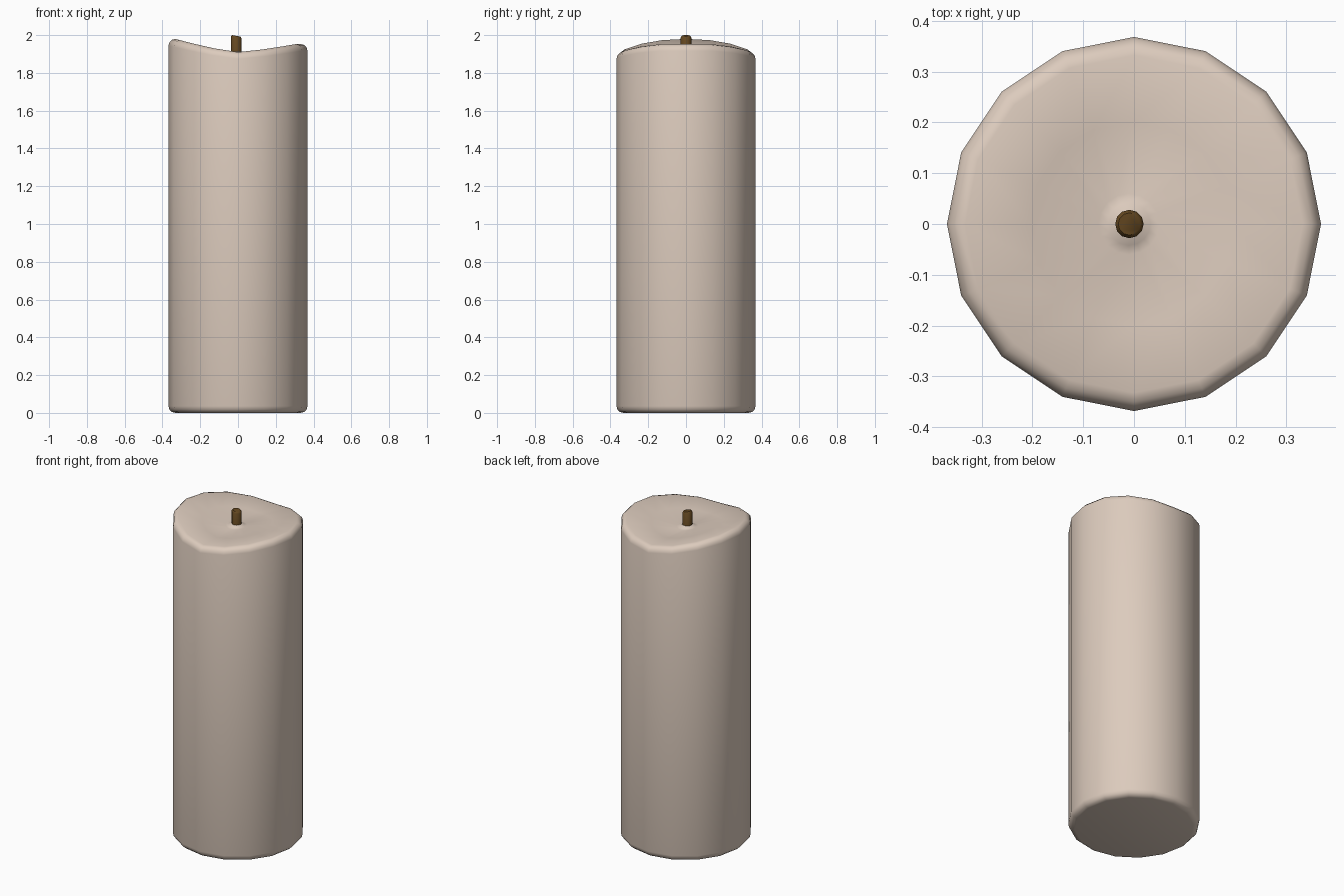
import bpy, bmesh, math

if "Cube" in bpy.data.objects:
    bpy.data.objects.remove(bpy.data.objects["Cube"])

N = 16      # sides of the candle
R = 0.368   # candle radius


def material(name, color):
    m = bpy.data.materials.new(name)
    m.diffuse_color = (*color, 1)
    m.use_nodes = True
    m.node_tree.nodes["Principled BSDF"].inputs["Base Color"].default_value = m.diffuse_color
    return m


def lathe(name, rings, sides, mat, angle):
    """Skin a stack of (radius, height function, x offset) rings, capped at both ends."""
    bm = bmesh.new()
    loops = []
    for r, height, ox in rings:
        loop = []
        for i in range(sides):
            a = 2 * math.pi * i / sides
            x, y = r * math.cos(a), r * math.sin(a)
            loop.append(bm.verts.new((x + ox, y, height(x / r))))
        loops.append(loop)
    for lo, hi in zip(loops, loops[1:]):
        for i in range(sides):
            j = (i + 1) % sides
            bm.faces.new((lo[i], lo[j], hi[j], hi[i]))
    bm.faces.new(loops[0][::-1])
    bm.faces.new(loops[-1])
    mesh = bpy.data.meshes.new(name)
    bm.to_mesh(mesh)
    bm.free()
    mesh.materials.append(mat)
    ob = bpy.data.objects.new(name, mesh)
    bpy.context.collection.objects.link(ob)
    bpy.context.view_layer.objects.active = ob
    ob.select_set(True)
    bpy.ops.object.shade_smooth_by_angle(angle=math.radians(angle))
    ob.select_set(False)
    return ob


def rim(c):
    """Height of the melted rim: high at left, lower at right, dipping in the middle."""
    rise = 0.07 if c < 0 else 0.043
    return 1.91 + rise * min(1, abs(c) ** 1.3 * (1 if c < 0 else 1.1))


def flat(z):
    return lambda c: z


def below_rim(drop):
    return lambda c: rim(c) - drop


def dish(t, base=1.897):
    """Blend from the centre of the melt pool out to the rim."""
    return lambda c: base + (rim(c) - base) * t


# Candle body: rounded foot, straight wall, rounded wavy rim, dished top, mound at the wick
B = 0.036
body = []
for k in range(4):
    a = math.pi / 2 * k / 3
    body.append((R - B + B * math.sin(a), flat(B - B * math.cos(a)), 0))
for k in range(4):
    a = math.pi / 2 * k / 3
    body.append((R - B + B * math.cos(a), below_rim(B - B * math.sin(a)), 0))
body += [
    (0.20, dish(0.56), -0.003),
    (0.06, dish(0.12), -0.01),
    (0.042, flat(1.905), -0.01),
    (0.029, flat(1.914), -0.01),
]
lathe("candle_body", body, N, material("wax", (0.72, 0.60, 0.51)), 50)

# Wick: thin post with a slightly slanted, softened tip
wick = [
    (0.028, flat(1.87), -0.009),
    (0.028, lambda c: 1.988 - 0.005 * c, -0.009),
    (0.022, lambda c: 1.996 - 0.004 * c, -0.009),
]
lathe("wick", wick, 12, material("wick_brown", (0.13, 0.065, 0.015)), 50)
